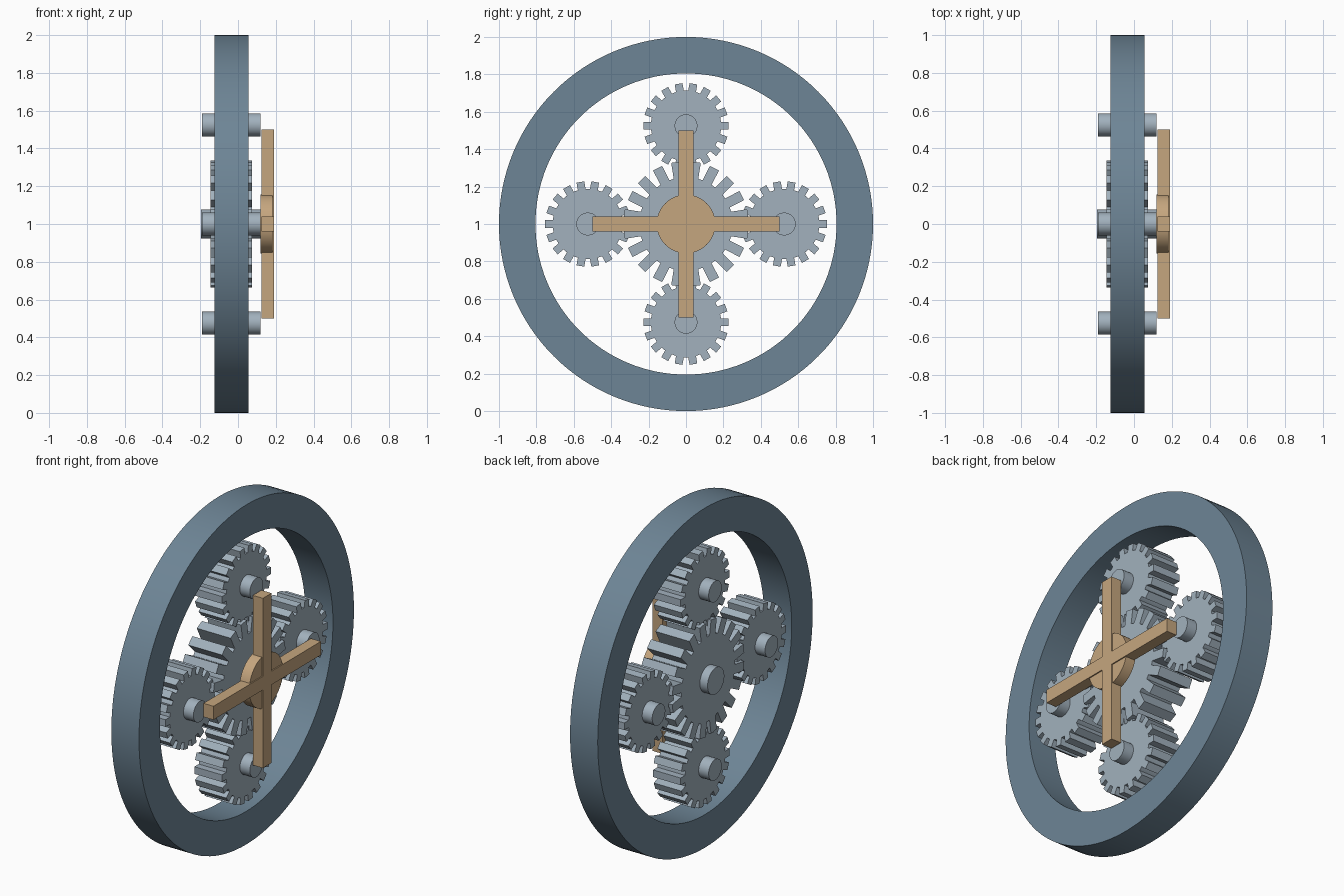
import bpy, bmesh, math
from mathutils import Matrix

if "Cube" in bpy.data.objects:
    bpy.data.objects.remove(bpy.data.objects["Cube"])

MID = -0.035   # shared centre plane of the gear train


def material(name, rgb):
    m = bpy.data.materials.new(name)
    m.diffuse_color = (*rgb, 1)
    m.use_nodes = True
    m.node_tree.nodes["Principled BSDF"].inputs["Base Color"].default_value = m.diffuse_color
    return m


DARK = material("blue_steel", (0.155, 0.235, 0.305))
LIGHT = material("pale_steel", (0.36, 0.44, 0.51))
TAN = material("tan_bronze", (0.56, 0.38, 0.21))


def finish(name, bm, mat, smooth=False):
    bmesh.ops.recalc_face_normals(bm, faces=bm.faces)
    me = bpy.data.meshes.new(name)
    bm.to_mesh(me)
    bm.free()
    me.materials.append(mat)
    ob = bpy.data.objects.new(name, me)
    bpy.context.collection.objects.link(ob)
    if smooth:
        bpy.context.view_layer.objects.active = ob
        ob.select_set(True)
        bpy.ops.object.shade_smooth_by_angle(angle=math.radians(30))
        ob.select_set(False)
    return ob


def disc(name, r, x0, x1, y, z, mat, n=64):
    bm = bmesh.new()
    mtx = Matrix.Translation(((x0 + x1) / 2, y, z)) @ Matrix.Rotation(math.pi / 2, 4, 'Y')
    bmesh.ops.create_cone(bm, cap_ends=True, segments=n, radius1=r, radius2=r,
                          depth=x1 - x0, matrix=mtx)
    return finish(name, bm, mat, True)


def box(name, x0, x1, y, z, sy, sz, mat):
    bm = bmesh.new()
    bmesh.ops.create_cube(bm, size=1, matrix=Matrix.Translation(((x0 + x1) / 2, y, z))
                          @ Matrix.Diagonal((x1 - x0, sy, sz, 1)))
    return finish(name, bm, mat)


def gear(name, teeth, root, tip, half_tooth, width, y, z, phase):
    """Straight-sided teeth around a root circle, extruded along x."""
    bm = bmesh.new()
    ring = []
    a_root = math.asin(half_tooth / root)
    gap = 2 * math.pi / teeth
    for i in range(teeth):
        a = phase + i * gap
        c, s = math.cos(a), math.sin(a)
        base = math.sqrt(root ** 2 - half_tooth ** 2)
        for u, v in ((base, -half_tooth), (tip, -half_tooth), (tip, half_tooth), (base, half_tooth)):
            ring.append((u * c - v * s, u * s + v * c))
        m = a + gap / 2
        ring.append((root * math.cos(m), root * math.sin(m)))
    face = bm.faces.new([bm.verts.new((MID - width / 2, y + p, z + q)) for p, q in ring])
    ext = bmesh.ops.extrude_face_region(bm, geom=[face], use_keep_orig=True)
    bmesh.ops.translate(bm, vec=(width, 0, 0),
                        verts=[g for g in ext["geom"] if isinstance(g, bmesh.types.BMVert)])
    return finish(name, bm, LIGHT)


# Outer ring: rectangular section swept round the x axis
bm = bmesh.new()
N = 128
loops = []
for i in range(N):
    a = 2 * math.pi * i / N
    loops.append([bm.verts.new((x, r * math.cos(a), 1 + r * math.sin(a)))
                  for x, r in ((-0.125, 0.805), (0.055, 0.805), (0.055, 1), (-0.125, 1))])
for i in range(N):
    p, q = loops[i], loops[(i + 1) % N]
    for k in range(4):
        bm.faces.new((p[k], p[(k + 1) % 4], q[(k + 1) % 4], q[k]))
finish("outer_ring", bm, DARK, True)

# Central gear and its shaft
gear("sun_gear", 20, 0.25, 0.335, 0.027, 0.22, 0, 1, math.pi / 20)
disc("sun_shaft", 0.078, -0.195, 0.12, 0, 1, LIGHT)

# Four planet gears with shafts
for i, side in enumerate(("right", "top", "left", "bottom")):
    a = i * math.pi / 2
    y, z = 0.525 * math.cos(a), 1 + 0.525 * math.sin(a)
    gear("planet_gear_" + side, 18, 0.188, 0.228, 0.021, 0.18, y, z, 0)
    disc("planet_shaft_" + side, 0.061, -0.19, 0.12, y, z, LIGHT, 48)

# Carrier cross and hub
disc("carrier_hub", 0.157, 0.12, 0.183, 0, 1, TAN)
box("carrier_arm_horizontal", 0.125, 0.19, 0, 1, 1.0, 0.08, TAN)
box("carrier_arm_vertical", 0.125, 0.19, 0, 1, 0.08, 1.0, TAN)
